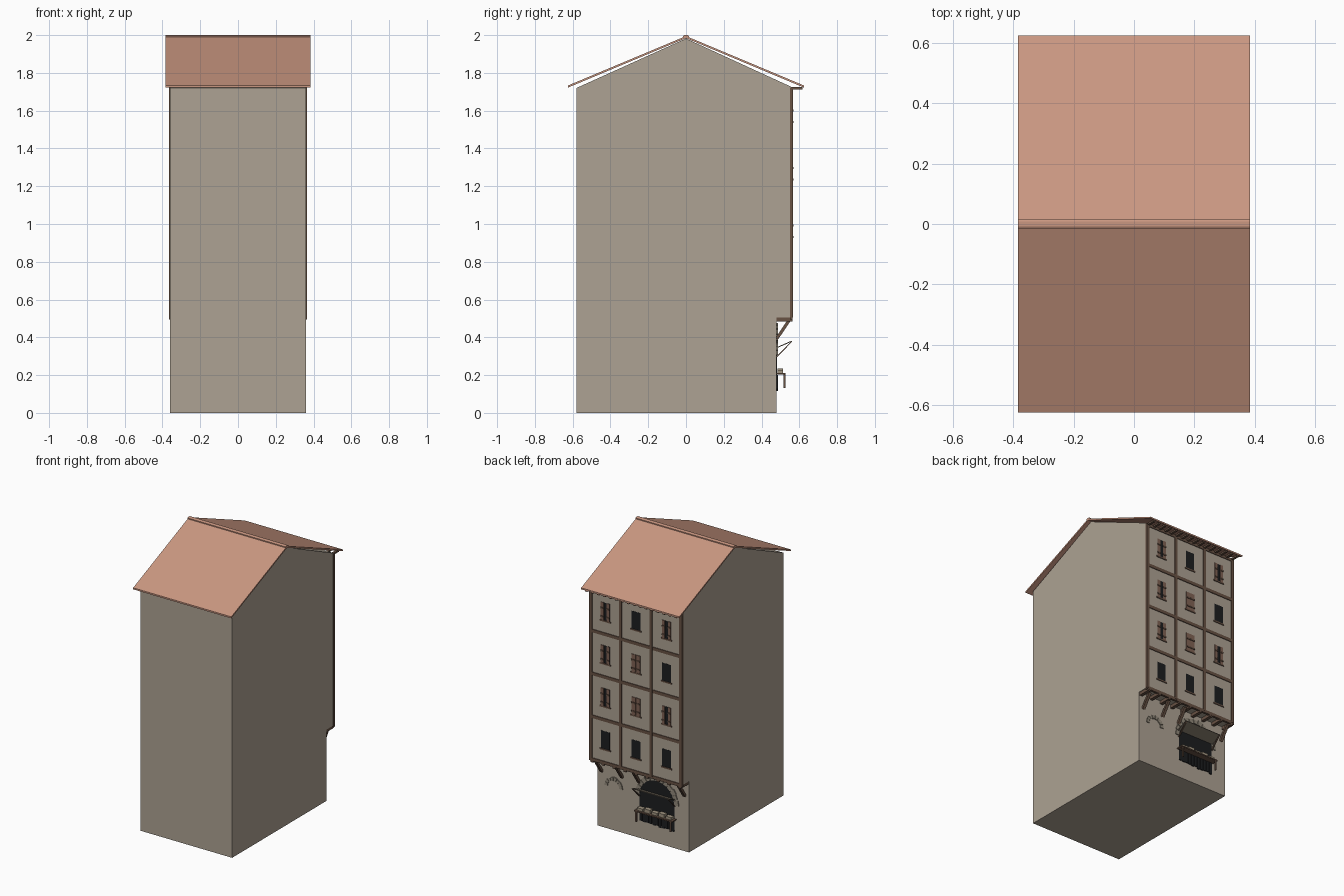
import bpy, bmesh, math, random
from mathutils import Vector

if "Cube" in bpy.data.objects:
    bpy.data.objects.remove(bpy.data.objects["Cube"])

random.seed(3)

def mat(name, r, g, b):
    m = bpy.data.materials.new(name)
    lin = lambda c: ((c / 255 + 0.055) / 1.055) ** 2.4
    m.diffuse_color = (lin(r), lin(g), lin(b), 1)
    m.use_nodes = True
    m.node_tree.nodes["Principled BSDF"].inputs["Base Color"].default_value = m.diffuse_color
    return m

PLASTER = mat("plaster", 173, 162, 147)
TILE = mat("roof_tile", 202, 151, 129)
WOOD = mat("timber", 104, 82, 68)
SHUT = mat("shutter_wood", 128, 98, 84)
DARK = mat("dark_opening", 28, 29, 31)
STONE = mat("stone", 146, 137, 122)
FLAP = mat("weathered_board", 124, 114, 100)
GOODS = mat("goods", 160, 148, 128)

W = 0.36              # half width
YU, YL = 0.56, 0.48   # upper and lower facade planes
BASE, FLOOR = 0.505, 0.304
BAYS = (0.24, 0.0, -0.24)

# --- helpers: a part is a list of extruded outlines ---
def prism(pts, vec):
    return [Vector(p) for p in pts], Vector(vec)

def box(x0, x1, y0, y1, z0, z1):
    return prism([(x0, y0, z0), (x1, y0, z0), (x1, y1, z0), (x0, y1, z0)], (0, 0, z1 - z0))

def side(yz, x0, x1):
    return prism([(x0, y, z) for y, z in yz], (x1 - x0, 0, 0))

def face(xz, y, depth):
    return prism([(x, y, z) for x, z in xz], (0, depth, 0))

def bar(a, b, t, x0, x1):
    """flat bar from a to b in the side plane, thickness t"""
    a, b = Vector(a), Vector(b)
    d = (b - a).normalized()
    n = Vector((-d.y, d.x)) * t / 2
    return side([a - n, b - n, b + n, a + n], x0, x1)

def part(name, material, shapes):
    bm = bmesh.new()
    for pts, vec in shapes:
        lo = [bm.verts.new(p) for p in pts]
        hi = [bm.verts.new(p + vec) for p in pts]
        bm.faces.new(lo)
        bm.faces.new(hi[::-1])
        for i in range(len(lo)):
            j = (i + 1) % len(lo)
            bm.faces.new((lo[j], lo[i], hi[i], hi[j]))
    bmesh.ops.recalc_face_normals(bm, faces=bm.faces)
    me = bpy.data.meshes.new(name)
    bm.to_mesh(me)
    bm.free()
    me.materials.append(material)
    ob = bpy.data.objects.new(name, me)
    bpy.context.collection.objects.link(ob)
    return ob

# --- house body with overhanging upper floors ---
part("house_body", PLASTER, [side([(-0.58, 0), (YL, 0), (YL, BASE), (YU, BASE),
     (YU, 1.725), (0, 1.982), (-0.58, 1.72)], -W, W)])

# --- roof slopes and ridge ---
slopes = [side([(s * 0.625, 1.722), (s * 0.625, 1.733), (0, 1.995), (0, 1.984)], -0.385, 0.385)
          for s in (-1, 1)]
part("roof_slopes", TILE, slopes)
part("roof_ridge", TILE, [side([(-0.015, 1.982), (0.015, 1.982), (0.015, 1.996),
     (0.008, 2.0), (-0.008, 2.0), (-0.015, 1.996)], -0.385, 0.385)])

# --- rafter tails under the eaves ---
n = 16
part("rafter_tails", WOOD, [box(x - 0.008, x + 0.008, YU, 0.618, 1.712, 1.724)
     for x in [-0.35 + 0.70 * i / (n - 1) for i in range(n)]])

# --- timber frame on the facade ---
frame = [box(x - 0.011, x + 0.011, YU - 0.01, YU + 0.006, BASE, 1.722)
         for x in (-0.354, -0.12, 0.12, 0.354)]
for k in range(5):
    z = min(BASE + FLOOR * k, 1.712)
    frame.append(box(-0.364, 0.364, YU - 0.01, YU + 0.005, z - 0.011, z + 0.011))
part("timber_frame", WOOD, frame)

# --- windows: o = open, a = shutters ajar, c = closed shutters ---
ROWS = ("ooo", "aca", "aco", "aoa")
holes, sills, shutters, battens, frames = [], [], [], [], []
for k, row in enumerate(ROWS):
    z0 = BASE + FLOOR * k + 0.098
    z1 = z0 + 0.125
    for x, kind in zip(BAYS, row):
        holes.append(box(x - 0.034, x + 0.034, YU - 0.005, YU + 0.001, z0, z1))
        sills.append(box(x - 0.042, x + 0.042, YU - 0.005, YU + 0.005, z0 - 0.01, z0))
        if kind == "o":
            continue
        w = 0.033 if kind == "c" else 0.022
        for s in (-1, 1):
            a, b = sorted((x + s * 0.034, x + s * (0.034 - w)))
            shutters.append(box(a, b, YU, YU + 0.004, z0, z1))
            for h in (0.025, 0.085):
                battens.append(box(a, b, YU, YU + 0.008, z0 + h - 0.005, z0 + h + 0.005))
part("window_openings", DARK, holes)
part("window_sills", WOOD, sills)
part("shutters", SHUT, shutters)
part("shutter_battens", WOOD, battens)

# --- joists and braces carrying the overhang ---
part("overhang_joists", WOOD, [box(x - 0.011, x + 0.011, YL - 0.01, YU + 0.004, 0.483, BASE)
     for x in [-0.345 + 0.69 * i / 8 for i in range(9)]])
part("overhang_braces", WOOD, [bar((YL, 0.392), (0.545, 0.488), 0.016, x - 0.01, x + 0.01)
     for x in (0.325, 0.165, 0.03, -0.325)])

# --- arched shop opening ---
CX, R, SPRING, FOOT = -0.11, 0.137, 0.305, 0.13
arc = [(CX + R * math.cos(math.pi * i / 14), SPRING + R * math.sin(math.pi * i / 14))
       for i in range(15)]
part("shop_opening", DARK, [face([(CX - R, FOOT), (CX + R, FOOT)] + arc, YL - 0.005, 0.007)])

def arch_stones(cx, cz, r0, r1, count):
    out = []
    for i in range(count):
        a0, a1 = math.pi * (i + 0.06) / count, math.pi * (i + 0.94) / count
        rr = r1 + random.uniform(-0.005, 0.005)
        out.append(face([(cx + r * math.cos(a), cz + r * math.sin(a))
                   for r, a in ((r0, a0), (rr, a0), (rr, a1), (r0, a1))], YL - 0.005, 0.011))
    return out

part("shop_arch_stones", STONE, arch_stones(CX, SPRING, R, 0.168, 13))
part("small_arch_stones", STONE, arch_stones(0.23, 0.305, 0.047, 0.07, 8))

# --- dark boards below the counter ---
boards = []
for i in range(11):
    x = CX - R + 2 * R * i / 11
    boards.append(box(x + 0.002, x + 0.022, YL, YL + 0.006, 0.122 + random.uniform(-0.006, 0.006), 0.2))
part("stall_boards", DARK, boards)

# --- counter with legs ---
part("counter", WOOD, [box(CX - 0.15, CX + 0.15, YL, 0.527, 0.202, 0.21)])
part("counter_legs", WOOD, [box(x - 0.005, x + 0.005, 0.517, 0.526, 0.132, 0.203)
     for x in (CX - 0.135, CX + 0.135)])

# --- goods in trays on the counter ---
goods = []
for i in range(5):
    x = CX - 0.112 + 0.056 * i
    goods.append(box(x - 0.022, x + 0.022, YL + 0.004, YL + 0.034, 0.21, 0.228 + 0.007 * (i % 2)))
part("goods_trays", GOODS, goods)

# --- raised flap above the stall with its props ---
part("stall_flap", FLAP, [bar((YL, 0.345), (YU, 0.38), 0.005, CX - 0.145, CX + 0.145)])
part("flap_props", WOOD, [bar((YL, 0.297), (YU, 0.378), 0.005, x - 0.004, x + 0.004)
     for x in (CX - 0.138, CX + 0.138)])
